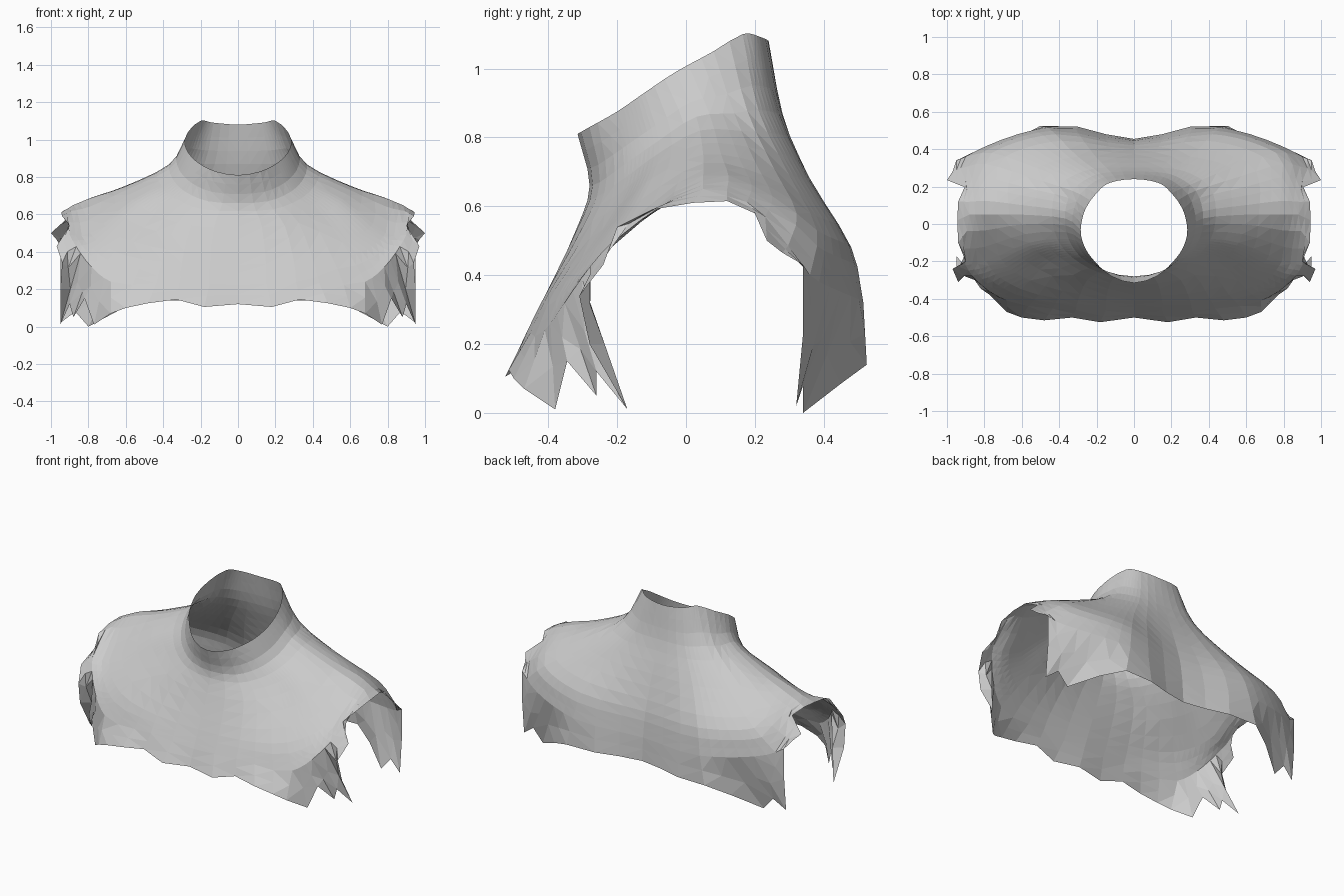
import bpy
import bmesh
from mathutils import Vector

default_cube = bpy.data.objects.get("Cube")
if default_cube:
    bpy.data.objects.remove(default_cube, do_unlink=True)

# Key rings of the left half, each running front centre -> shoulder -> back centre
collar_rim = [(0, -.315, .81), (.12, -.28, .83), (.21, -.2, .875), (.265, -.12, .93),
              (.285, -.03, .99), (.26, .08, 1.05), (.2, .165, 1.1), (.13, .22, 1.09),
              (0, .24, 1.08)]
neck_base = [(0, -.28, .66), (.16, -.25, .67), (.28, -.18, .72), (.35, -.08, .79),
             (.37, .03, .86), (.35, .14, .87), (.3, .21, .88), (.18, .27, .87),
             (0, .28, .87)]
yoke = [(0, -.32, .53), (.25, -.3, .54), (.45, -.2, .6), (.56, -.1, .68),
        (.6, .05, .75), (.6, .2, .73), (.52, .3, .69), (.3, .36, .68),
        (0, .35, .67)]
chest = [(0, -.41, .33), (.3, -.41, .34), (.6, -.35, .38), (.79, -.2, .5),
         (.78, .05, .69), (.79, .25, .63), (.76, .38, .53), (.42, .48, .48),
         (0, .42, .45)]
skirt = [(0, -.46, .22), (.31, -.46, .24), (.68, -.41, .24), (.9, -.22, .49),
         (.88, .05, .65), (.9, .23, .57), (.9, .36, .4), (.46, .515, .32),
         (0, .445, .29)]

# Torn hem, grouped by the sector between neighbouring ring keys
hem_sectors = [
    [(0, -.5, .12), (.18, -.525, .105)],
    [(.33, -.5, .145), (.48, -.515, .125), (.6, -.5, .1)],
    [(.68, -.47, .07), (.77, -.38, .01), (.82, -.345, .15), (.88, -.26, .05),
     (.9, -.26, .12), (.95, -.17, .01), (.95, -.28, .2), (.94, -.31, .34)],
    [(.97, -.24, .43), (.9, -.2, .54), (.94, -.1, .59)],
    [(.945, .02, .61), (.94, .12, .615), (.9, .21, .575)],
    [(1, .235, .5), (.97, .28, .465)],
    [(.95, .34, .43), (.95, .34, .23), (.95, .32, .02), (.87, .34, .08),
     (.8, .34, 0), (.64, .45, .085)],
    [(.5, .525, .14), (.3, .52, .14), (.15, .48, .14)],
    [(0, .455, .14)],
]
ROW_STEPS = 3


def spline(a, b, c, d, t):
    """Smooth curve from b to c."""
    return b + (c - a) * (t / 2) + (a * 2 - b * 5 + c * 4 - d) * (t * t / 2) \
        + (b * 3 - a - c * 3 + d) * (t ** 3 / 2)


def flipped(p):
    return Vector((-p.x, p.y, p.z))


def along_ring(ring, sector, t):
    """Point on a half ring, with mirrored ends so the seam stays smooth."""
    pts = [Vector(p) for p in ring]
    pts = [flipped(pts[1])] + pts + [flipped(pts[-2])] * 2
    return spline(*pts[sector:sector + 4], t)


def down_column(points, tip):
    """Smooth cloth from the collar down, then a straight tear to the tip."""
    first = points[0] * 2 - points[1]
    last = points[-1] * 2 - points[-2]
    pts = [first] + points + [last]
    column = [spline(*pts[i:i + 4], s / ROW_STEPS)
              for i in range(len(points) - 1) for s in range(ROW_STEPS)]
    return column + [points[-1], points[-1].lerp(tip, .5), tip]


# Torn collared garment: one open cloth surface
bm = bmesh.new()
columns = []
for sector, hem in enumerate(hem_sectors):
    for i, tip in enumerate(hem):
        keys = [along_ring(ring, sector, i / len(hem))
                for ring in (collar_rim, neck_base, yoke, chest, skirt)]
        column = down_column(keys, Vector(tip))
        if tip[0] == 0:
            for p in column:
                p.x = 0
        columns.append([bm.verts.new(p) for p in column])

for left, right in zip(columns, columns[1:]):
    for r in range(len(left) - 1):
        bm.faces.new((left[r], left[r + 1], right[r + 1], right[r]))
bmesh.ops.triangulate(bm, faces=bm.faces[:])

mesh = bpy.data.meshes.new("torn_collar_garment")
bm.to_mesh(mesh)
bm.free()
garment = bpy.data.objects.new("torn_collar_garment", mesh)
bpy.context.collection.objects.link(garment)

mirror = garment.modifiers.new("mirror_halves", 'MIRROR')
mirror.use_clip = True
mirror.merge_threshold = .001

# Plain grey cloth
cloth = bpy.data.materials.new("grey_cloth")
cloth.use_nodes = True
grey = (.6, .6, .6, 1)
cloth.diffuse_color = grey
cloth.node_tree.nodes["Principled BSDF"].inputs["Base Color"].default_value = grey
mesh.materials.append(cloth)
